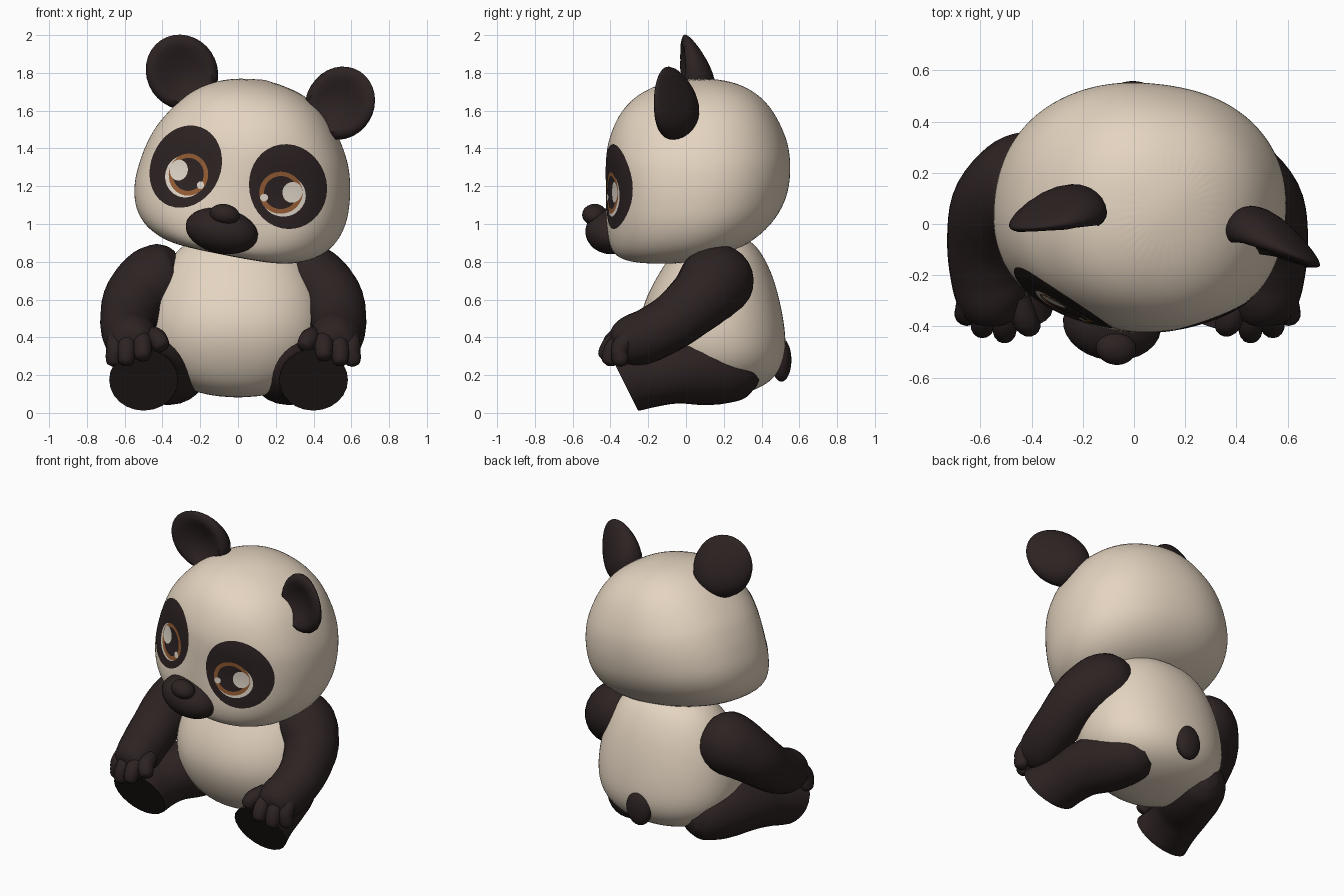
import bpy, bmesh, math
from mathutils import Vector, Matrix
from mathutils.bvhtree import BVHTree

if "Cube" in bpy.data.objects:
    bpy.data.objects.remove(bpy.data.objects["Cube"])


def material(name, r, g, b):
    m = bpy.data.materials.new(name)
    m.diffuse_color = (r, g, b, 1)
    m.use_nodes = True
    m.node_tree.nodes["Principled BSDF"].inputs["Base Color"].default_value = m.diffuse_color
    return m


CREAM = material("cream_fur", 0.78, 0.66, 0.53)
DARK = material("dark_fur", 0.026, 0.016, 0.016)
SOLE = material("sole_black", 0.016, 0.011, 0.010)
AMBER = material("amber_iris", 0.30, 0.11, 0.035)
WHITE = material("eye_white", 0.74, 0.67, 0.58)


def finish(bm, name, mats, matrix=None, subsurf=0):
    bmesh.ops.recalc_face_normals(bm, faces=bm.faces)
    me = bpy.data.meshes.new(name)
    bm.to_mesh(me)
    bm.free()
    ob = bpy.data.objects.new(name, me)
    bpy.context.collection.objects.link(ob)
    for m in mats:
        me.materials.append(m)
    if matrix:
        ob.matrix_world = matrix
    if subsurf:
        mod = ob.modifiers.new("smooth", 'SUBSURF')
        mod.levels = mod.render_levels = subsurf
    return ob


def bridge(bm, rings):
    n = len(rings[0])
    for a, b in zip(rings, rings[1:]):
        for i in range(n):
            j = (i + 1) % n
            bm.faces.new((a[i], a[j], b[j], b[i]))


def fan(bm, ring, tip):
    v = bm.verts.new(tip)
    for i in range(len(ring)):
        bm.faces.new((ring[i], ring[(i + 1) % len(ring)], v))


def loft(name, rows, bottom, top, power, mat, matrix=None, seg=24):
    """Stack of rounded sections: (z, half width, front y, back y)."""
    bm = bmesh.new()
    rings = []
    for z, w, f, b in rows:
        ring = []
        for i in range(seg):
            a = 2 * math.pi * i / seg
            c, s = math.cos(a), math.sin(a)
            e = 2 / power
            x = w * math.copysign(abs(c) ** e, c)
            y = (f + b) / 2 + (b - f) / 2 * math.copysign(abs(s) ** e, s)
            ring.append(bm.verts.new((x, y, z)))
        rings.append(ring)
    bridge(bm, rings)
    fan(bm, rings[0], bottom)
    fan(bm, rings[-1], top)
    return finish(bm, name, [mat], matrix, 2)


def limb(name, pts, mats, end_dir=None, seg=24, sub=5):
    """Round tube along smooth path of (x, y, z, radius); flat end if end_dir is given."""
    p = [Vector(q) for q in pts]
    p = [2 * p[0] - p[1]] + p + [2 * p[-1] - p[-2]]
    path = []
    for k in range(1, len(p) - 2):
        a, b, c, d = p[k - 1:k + 3]
        for i in range(sub):
            t = i / sub
            path.append(0.5 * (2 * b + (c - a) * t + (2 * a - 5 * b + 4 * c - d) * t * t
                               + (3 * b - a - 3 * c + d) * t ** 3))
    path.append(p[-2])
    bm = bmesh.new()
    rings = []
    n = len(path)
    for k, q in enumerate(path):
        t = (path[min(k + 1, n - 1)] - path[max(k - 1, 0)]).to_3d().normalized()
        if end_dir:
            t = t.lerp(Vector(end_dir).normalized(), max(0, (k - n + 1 + sub) / sub))
        rot = t.to_track_quat('Z', 'Y')
        ring = []
        for i in range(seg):
            a = 2 * math.pi * i / seg
            off = rot @ Vector((math.cos(a), math.sin(a), 0))
            ring.append(bm.verts.new(q.to_3d() + off * q[3]))
        rings.append(ring)
    bridge(bm, rings)
    bm.faces.new(rings[0])
    bm.faces.new(rings[-1]).material_index = len(mats) - 1
    return finish(bm, name, mats)


def ball(name, centre, radii, mat, matrix=None):
    bm = bmesh.new()
    bmesh.ops.create_uvsphere(bm, u_segments=28, v_segments=16, radius=1)
    for v in bm.verts:
        v.co = Vector(centre) + Vector([v.co[i] * radii[i] for i in range(3)])
    return finish(bm, name, [mat], matrix)


# Head, tilted and turned a little, with shallow eye sockets
HEAD = (Matrix.Translation((0.047, 0.06, 1.28)) @ Matrix.Rotation(math.radians(-7), 4, 'Z')
        @ Matrix.Rotation(math.radians(11), 4, 'Y'))
head = loft("head", [
    (-0.45, 0.27, -0.40, 0.02), (-0.425, 0.38, -0.45, 0.16), (-0.37, 0.485, -0.475, 0.29),
    (-0.28, 0.55, -0.49, 0.40), (-0.17, 0.575, -0.495, 0.465), (-0.08, 0.57, -0.496, 0.485),
    (0.0, 0.56, -0.495, 0.492), (0.08, 0.54, -0.488, 0.488), (0.16, 0.512, -0.475, 0.473),
    (0.30, 0.425, -0.42, 0.415), (0.40, 0.325, -0.33, 0.33),
    (0.465, 0.19, -0.19, 0.21)], (0, -0.18, -0.455), (0, 0.02, 0.495), 2.25, CREAM, HEAD, 40)
for v in head.data.vertices:
    if v.co.y < 0:
        d2 = (abs(v.co.x) - 0.27) ** 2 + (v.co.z + 0.05) ** 2
        v.co.y += 0.045 * math.exp(-d2 / 0.17 ** 2)

# Muzzle and nose
ball("muzzle", (-0.015, -0.465, -0.325), (0.195, 0.14, 0.12), DARK, HEAD)
ball("nose", (-0.005, -0.555, -0.235), (0.08, 0.065, 0.055), DARK, HEAD)

# Eye patches and eyes laid onto the face surface
bpy.context.view_layer.update()
face = BVHTree.FromObject(head, bpy.context.evaluated_depsgraph_get())


def plate(name, cx, cz, rx, rz, lift, mat, tilt=0, seg=36, steps=7):
    bm = bmesh.new()
    ct, st = math.cos(tilt), math.sin(tilt)

    def on_face(u, w):
        x, z = cx + u * ct - w * st, cz + u * st + w * ct
        hit, nor = face.ray_cast(Vector((x, -2, z)), Vector((0, 1, 0)))[:2]
        return hit + nor * lift

    rings = []
    for k in range(steps, 0, -1):
        f = k / steps
        rings.append([bm.verts.new(on_face(rx * f * math.cos(2 * math.pi * i / seg),
                                           rz * f * math.sin(2 * math.pi * i / seg)))
                      for i in range(seg)])
    bridge(bm, rings)
    fan(bm, rings[-1], on_face(0, 0))
    ob = finish(bm, name, [mat], HEAD)
    if sum(p.normal.y for p in ob.data.polygons) > 0:
        ob.data.flip_normals()


for s, side in ((1, "right"), (-1, "left")):
    plate(side + "_eye_patch", s * 0.276, -0.03, 0.195, 0.225, 0.003, DARK, s * 0.35)
    plate(side + "_eye_white", s * 0.264, -0.08, 0.114, 0.112, 0.0045, WHITE)
    plate(side + "_iris", s * 0.249, -0.068, 0.11, 0.112, 0.006, AMBER)
    plate(side + "_pupil", s * 0.249, -0.067, 0.086, 0.088, 0.0073, DARK)
    plate(side + "_eye_shine", s * 0.305, -0.055, 0.05, 0.056, 0.0086, WHITE)
    plate(side + "_eye_glint", s * 0.170, -0.11, 0.02, 0.02, 0.0088, WHITE)

    # Cupped ear: flat front, thick base at the back thinning toward the tip
    bm = bmesh.new()
    bmesh.ops.create_uvsphere(bm, u_segments=24, v_segments=16, radius=1)
    for v in bm.verts:
        x, y, z = v.co
        if y < 0:
            y = 0.65 * (y + 1.15 * max(0, 0.65 - x * x - z * z) / 0.65)
        v.co = (x * 0.188, y * 0.105 * (1 - 0.6 * z) - 0.02 * z, z * 0.205)
    place = (Matrix.Translation((s * 0.43, -0.082, 0.45))
             @ Matrix.Rotation(math.radians(-12 * s), 4, 'Z')
             @ Matrix.Rotation(math.radians(45 * s), 4, 'Y'))
    finish(bm, side + "_ear", [DARK], HEAD @ place)

# Torso and tail
loft("torso", [
    (0.09, 0.14, -0.01, 0.26), (0.12, 0.26, -0.09, 0.37), (0.18, 0.38, -0.155, 0.475),
    (0.29, 0.465, -0.22, 0.535), (0.44, 0.485, -0.26, 0.53), (0.60, 0.46, -0.225, 0.50),
    (0.75, 0.40, -0.14, 0.455), (0.87, 0.325, -0.06, 0.39), (0.93, 0.22, 0.02, 0.32)],
    (0, 0.1, 0.08), (0, 0.17, 0.95), 2.15, CREAM)
ball("tail", (-0.005, 0.505, 0.28), (0.088, 0.053, 0.115), DARK)

# Arms with fingers, legs with flat soles
for s, side in ((1, "right"), (-1, "left")):
    def sided(pts, cx):
        return [(cx + s * x, y, z, r) for x, y, z, r in pts]

    limb(side + "_arm", sided([
        (0.29, 0.18, 0.72, 0.14), (0.345, 0.175, 0.71, 0.185), (0.425, 0.15, 0.685, 0.195),
        (0.52, 0.07, 0.60, 0.17), (0.555, -0.06, 0.49, 0.15), (0.55, -0.19, 0.415, 0.143),
        (0.53, -0.29, 0.38, 0.135), (0.51, -0.355, 0.36, 0.10),
        (0.505, -0.39, 0.345, 0.02)], -0.025), [DARK])
    for i, (x, tx, ty, tz) in enumerate([(0.615, 0.635, -0.35, 0.245), (0.555, 0.57, -0.415, 0.25),
                                         (0.48, 0.48, -0.44, 0.28),
                                         (0.43, 0.37, -0.41, 0.335)]):
        base, tip = Vector((x, -0.29, 0.41)), Vector((tx, ty, tz))
        mid = base.lerp(tip, 0.5) + Vector((0, -0.025, 0.02))
        near = mid.lerp(tip, 0.8)
        limb(f"{side}_finger_{i + 1}", sided([
            (*base, 0.05), (*mid, 0.05), (*near, 0.04), (*tip, 0.008)], -0.025),
            [DARK], seg=14, sub=4)
    limb(side + "_leg", sided([
        (0.23, 0.37, 0.19, 0.06), (0.25, 0.31, 0.20, 0.135), (0.285, 0.21, 0.22, 0.175),
        (0.33, 0.08, 0.23, 0.188), (0.39, -0.06, 0.22, 0.172), (0.425, -0.20, 0.19, 0.163),
        (0.45, -0.335, 0.175, 0.182)], -0.05), [DARK, SOLE], end_dir=(0, -0.9, -0.45))

bpy.ops.object.select_all(action='SELECT')
bpy.context.view_layer.objects.active = head
bpy.ops.object.shade_smooth_by_angle(angle=math.radians(50))
